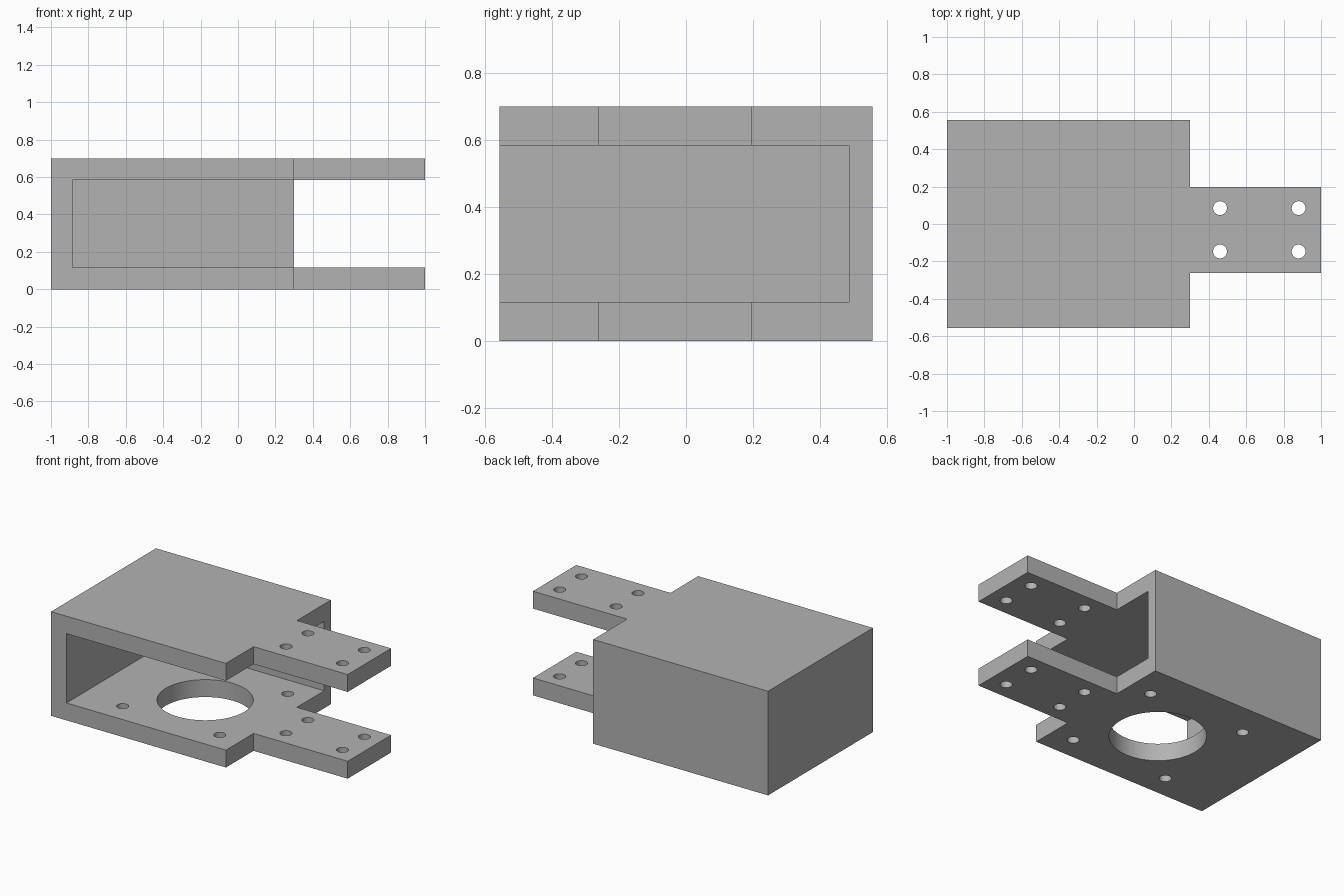
import bpy
import bmesh
from math import radians
from mathutils import Matrix, Vector

cube = bpy.data.objects.get("Cube")
if cube:
    bpy.data.objects.remove(cube, do_unlink=True)

HEIGHT, PLATE = 0.70, 0.117
BACK, TAB_FRONT, TAB_BACK = 0.557, -0.263, 0.197
SHOULDER = 0.30

grey = bpy.data.materials.new("plain grey")
grey.use_nodes = True
grey.diffuse_color = (0.45, 0.45, 0.45, 1)
grey.node_tree.nodes["Principled BSDF"].inputs["Base Color"].default_value = grey.diffuse_color


def finish(name, bm):
    bmesh.ops.recalc_face_normals(bm, faces=bm.faces)
    mesh = bpy.data.meshes.new(name)
    bm.to_mesh(mesh)
    bm.free()
    mesh.materials.append(grey)
    obj = bpy.data.objects.new(name, mesh)
    bpy.context.collection.objects.link(obj)
    return obj


def prism(name, outline, bottom, top):
    bm = bmesh.new()
    face = bm.faces.new([bm.verts.new((x, y, bottom)) for x, y in outline])
    grown = bmesh.ops.extrude_face_region(bm, geom=[face])["geom"]
    verts = [v for v in grown if isinstance(v, bmesh.types.BMVert)]
    bmesh.ops.translate(bm, verts=verts, vec=(0, 0, top - bottom))
    return finish(name, bm)


def drills(name, holes, bottom, top):
    bm = bmesh.new()
    for x, y, radius, sides in holes:
        bmesh.ops.create_cone(bm, cap_ends=True, segments=sides, radius1=radius, radius2=radius,
                              depth=top - bottom,
                              matrix=Matrix.Translation(Vector((x, y, (bottom + top) / 2))))
    return finish(name, bm)


# Solid bracket outline: wide body with a narrow tab on one side
bracket = prism("motor_bracket", [
    (-1, -BACK), (SHOULDER, -BACK), (SHOULDER, TAB_FRONT), (1, TAB_FRONT),
    (1, TAB_BACK), (SHOULDER, TAB_BACK), (SHOULDER, BACK), (-1, BACK)], 0, HEIGHT)

# Cavity, open to the front and the tab side
cavity = prism("cavity_cutter", [(-0.885, -1), (1.5, -1), (1.5, 0.487), (-0.885, 0.487)],
               PLATE, HEIGHT - PLATE)

# Screw holes through both tabs
tab_drill = drills("tab_hole_cutter",
                   [(x, y, 0.037, 32) for x in (0.46, 0.88) for y in (-0.147, 0.085)],
                   -0.1, HEIGHT + 0.1)

# Large opening and four screw holes through the bottom plate only
cx, cy, offset = -0.218, -0.037, 0.361
base_holes = [(cx + sx * offset, cy + sy * offset, 0.037, 32) for sx in (-1, 1) for sy in (-1, 1)]
base_drill = drills("base_hole_cutter", base_holes + [(cx, cy, 0.293, 96)], -0.1, 0.3)

bpy.ops.object.select_all(action="DESELECT")
bracket.select_set(True)
bpy.context.view_layer.objects.active = bracket
for cutter in (cavity, tab_drill, base_drill):
    cutter.hide_render = True
    cut = bracket.modifiers.new(cutter.name, "BOOLEAN")
    cut.operation = "DIFFERENCE"
    cut.solver = "EXACT"
    cut.object = cutter
    bpy.ops.object.modifier_apply(modifier=cut.name)
    bpy.data.objects.remove(cutter, do_unlink=True)

bpy.ops.object.shade_smooth_by_angle(angle=radians(30))
